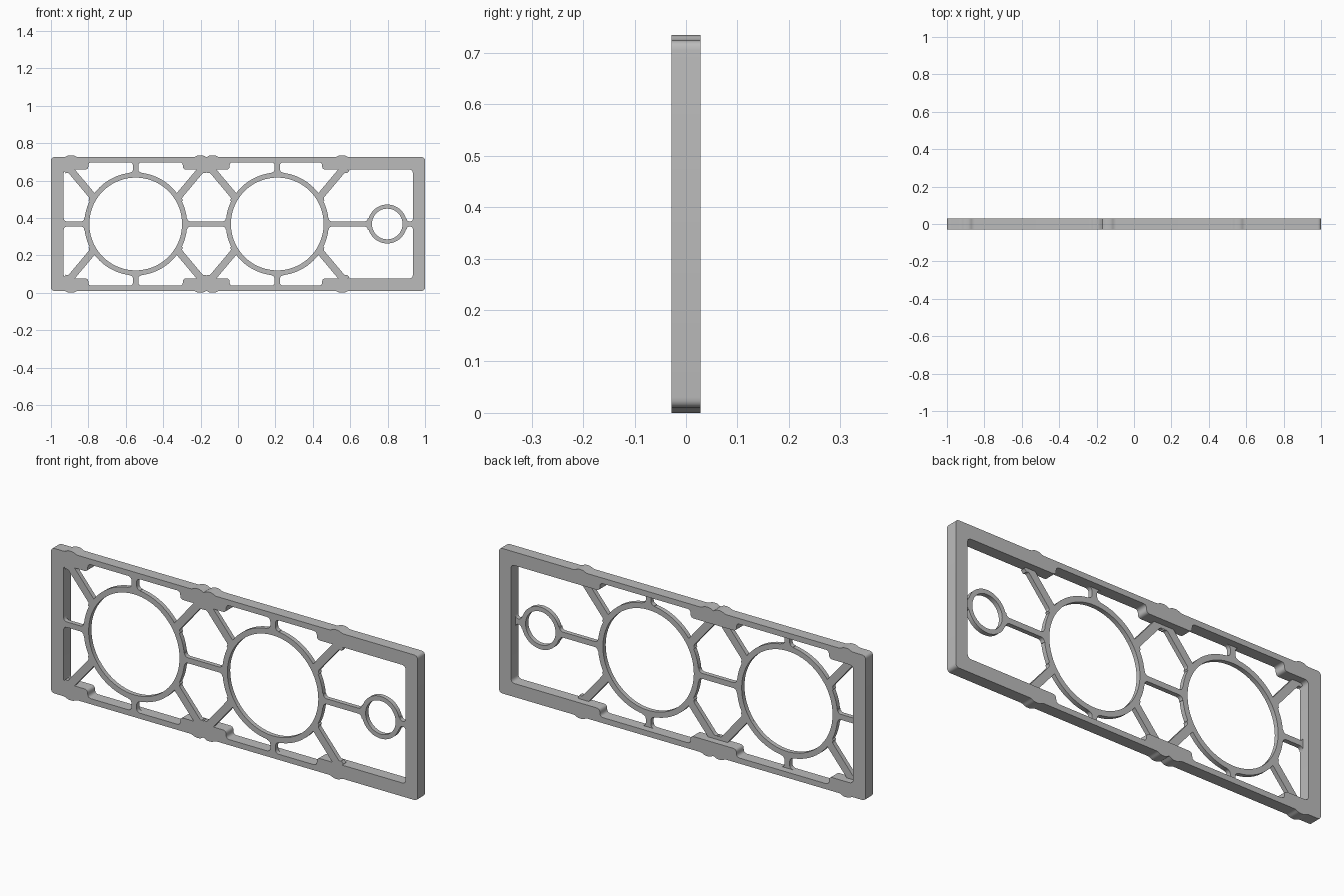
import bpy, bmesh, math
from mathutils import Vector, Matrix

if "Cube" in bpy.data.objects:
    bpy.data.objects.remove(bpy.data.objects["Cube"], do_unlink=True)

MID = 0.3675                 # height of the horizontal symmetry line
DEPTH = 0.057                # frame thickness
THIN = 0.022                 # lattice thickness, flush with the front

grey = bpy.data.materials.new("plain_grey")
grey.use_nodes = True
grey.diffuse_color = (0.5, 0.5, 0.5, 1)
grey.node_tree.nodes["Principled BSDF"].inputs["Base Color"].default_value = (0.5, 0.5, 0.5, 1)


def plate(name, loops, thick):
    """Extrude closed outlines (inner ones become holes) from the front plane backwards."""
    curve = bpy.data.curves.new(name, 'CURVE')
    curve.dimensions = '2D'
    curve.fill_mode = 'BOTH'
    curve.extrude = thick / 2
    for loop in loops:
        spline = curve.splines.new('POLY')
        spline.points.add(len(loop) - 1)
        for point, (x, z) in zip(spline.points, loop):
            point.co = (x, z, 0, 1)
        spline.use_cyclic_u = True
    temp = bpy.data.objects.new(name + "_outline", curve)
    bpy.context.collection.objects.link(temp)
    deps = bpy.context.evaluated_depsgraph_get()
    mesh = bpy.data.meshes.new_from_object(temp.evaluated_get(deps))
    bpy.data.objects.remove(temp, do_unlink=True)

    place = Matrix.Translation((0, (thick - DEPTH) / 2, MID)) @ Matrix.Rotation(math.pi / 2, 4, 'X')
    mesh.transform(place)
    bm = bmesh.new()
    bm.from_mesh(mesh)
    bmesh.ops.remove_doubles(bm, verts=bm.verts, dist=1e-5)
    bmesh.ops.recalc_face_normals(bm, faces=bm.faces)
    bm.to_mesh(mesh)
    bm.free()
    mesh.materials.clear()
    mesh.materials.append(grey)
    obj = bpy.data.objects.new(name, mesh)
    bpy.context.collection.objects.link(obj)
    bpy.ops.object.select_all(action='DESELECT')
    obj.select_set(True)
    bpy.context.view_layer.objects.active = obj
    bpy.ops.object.shade_smooth_by_angle(angle=math.radians(30))
    return obj


def rounded(points, radius, steps=5):
    """Round every corner of a closed outline."""
    pts = [Vector(p) for p in points]
    out = []
    for i, p in enumerate(pts):
        a, b = pts[i - 1] - p, pts[(i + 1) % len(pts)] - p
        cut = min(radius, a.length * 0.48, b.length * 0.48)
        s, e = p + a.normalized() * cut, p + b.normalized() * cut
        for k in range(steps + 1):
            t = k / steps
            out.append(s * (1 - t) ** 2 + p * 2 * t * (1 - t) + e * t * t)
    return out


def mirrored(top):
    """Close a top half outline with its reflection below the middle."""
    return top + [(x, -z) for x, z in reversed(top)]


def circle(cx, radius, count=72):
    return [(cx + radius * math.cos(math.tau * i / count),
             radius * math.sin(math.tau * i / count)) for i in range(count)]


def strut(name, start, end, width, flare=0.018, bury=0.015):
    """Bar whose ends flare out as fillets and run into the neighbouring parts."""
    a, b = Vector(start), Vector(end)
    along = (b - a).normalized()
    side = Vector((-along.y, along.x))
    length = (b - a).length
    r = min(flare, length * 0.45)
    half = [(-bury, width / 2 + r)]
    for k in range(6):
        ang = k / 5 * math.pi / 2
        half.append((r * (1 - math.cos(ang)), width / 2 + r * (1 - math.sin(ang))))
    half += [(length - d, w) for d, w in reversed(half)]
    upper = [a + along * d + side * w for d, w in half]
    lower = [a + along * d - side * w for d, w in reversed(half)]
    plate(name, [upper + lower], THIN)


# Outer frame with rounded bumps outside and thicker pads inside
RINGS = {"left_ring": -0.547, "right_ring": 0.21}
SPREAD = 0.346
EDGE, PEAK, RAIL, PAD = 0.3575, 0.3675, 0.33, 0.291
outer = [(-1, EDGE)]
for centre in RINGS.values():
    for bump in (centre - SPREAD, centre + SPREAD):
        outer += [(bump - 0.032, EDGE), (bump - 0.014, PEAK),
                  (bump + 0.014, PEAK), (bump + 0.032, EDGE)]
outer.append((1, EDGE))
inner = [(-0.932, PAD), (-0.80, PAD), (-0.80, RAIL), (-0.295, RAIL), (-0.295, PAD),
         (-0.045, PAD), (-0.045, RAIL), (0.45, RAIL), (0.45, PAD), (0.935, PAD)]
plate("frame", [rounded(mirrored(outer), 0.02), rounded(mirrored(inner), 0.022)], DEPTH)

# Large rings with vertical and slanting struts
R_OUT, R_IN = 0.275, 0.248
for name, cx in RINGS.items():
    plate(name, [circle(cx, R_OUT), circle(cx, R_IN)], THIN)
    for v, level in ((1, "top"), (-1, "bottom")):
        strut(f"{name}_{level}_post", (cx, v * R_OUT), (cx, v * RAIL), 0.028)
        for h, hand in ((-1, "inner"), (1, "outer")):
            strut(f"{name}_{level}_{hand}_brace", (cx + h * 0.229, v * 0.147),
                  (cx + h * 0.35, v * PAD), 0.038, 0.012, 0.018)

# Small ring and the horizontal struts that link everything
SMALL = 0.798
plate("small_ring", [circle(SMALL, 0.104, 48), circle(SMALL, 0.082, 48)], THIN)
ax, bx = RINGS.values()
spans = [(-0.932, ax - R_OUT), (ax + R_OUT, bx - R_OUT),
         (bx + R_OUT, SMALL - 0.104), (SMALL + 0.104, 0.935)]
for i, (x0, x1) in enumerate(spans):
    strut(f"cross_strut_{i + 1}", (x0, 0), (x1, 0), 0.027)
